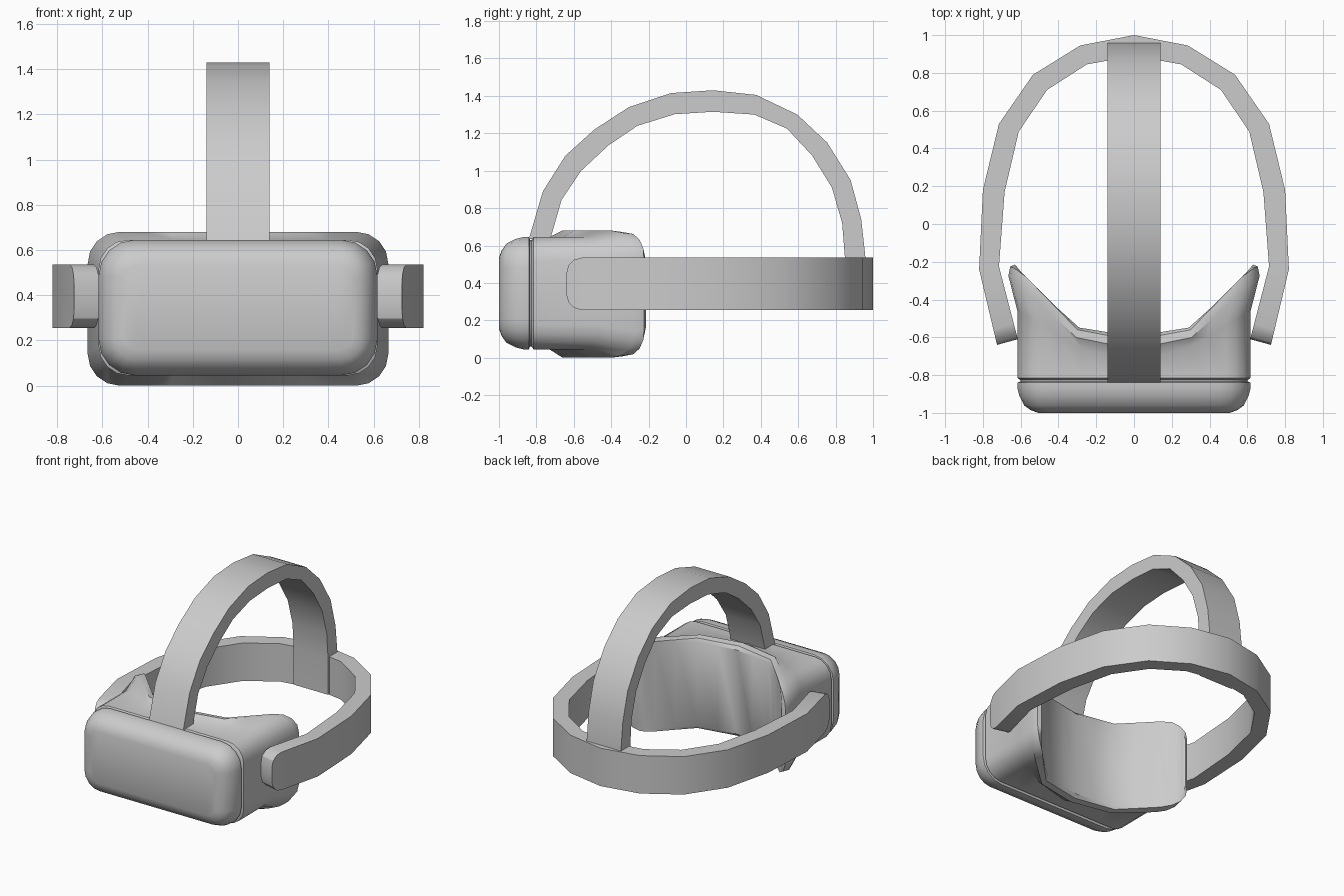
import bpy, bmesh, math

if "Cube" in bpy.data.objects:
    bpy.data.objects.remove(bpy.data.objects["Cube"])


def finish(bm, name, angle=35):
    bmesh.ops.recalc_face_normals(bm, faces=bm.faces)
    me = bpy.data.meshes.new(name)
    bm.to_mesh(me)
    bm.free()
    ob = bpy.data.objects.new(name, me)
    bpy.context.collection.objects.link(ob)
    bpy.ops.object.select_all(action='DESELECT')
    ob.select_set(True)
    bpy.context.view_layer.objects.active = ob
    bpy.ops.object.shade_smooth_by_angle(angle=math.radians(angle))
    return ob


def interp(curve, x):
    x = abs(x)
    for (x0, y0), (x1, y1) in zip(curve, curve[1:]):
        if x <= x1:
            return y0 + (y1 - y0) * (x - x0) / (x1 - x0)
    return curve[-1][1]


def ring(hx, zc, hz, r, y):
    """Rounded rectangle facing y; y is a number or a depth curve over |x|."""
    a = [math.radians(22.5 * i) for i in range(5)]
    half = [(hx - r + r * math.cos(t), hz - r + r * math.sin(t)) for t in a]
    half += [((hx - r) * f, hz) for f in (0.8, 0.58, 0.28)]
    top = half + [(0, hz)] + [(-x, z) for x, z in reversed(half)]
    depth = (lambda x: y) if isinstance(y, (int, float)) else (lambda x: interp(y, x))
    pts = [(x, depth(x), zc + z) for x, z in top]
    return pts + [(x, depth(x), zc - z) for x, z in reversed(top)]


def loft(name, rings):
    bm = bmesh.new()
    loops = [[bm.verts.new(p) for p in r] for r in rings]
    n = len(loops[0])
    for a, b in zip(loops, loops[1:]):
        for i in range(n):
            j = (i + 1) % n
            bm.faces.new((a[i], a[j], b[j], b[i]))
    # caps made of vertical strips so they can follow a curve
    for l in (loops[0], loops[-1]):
        for i in range(n // 2 - 1):
            bm.faces.new((l[i], l[i + 1], l[n - 2 - i], l[n - 1 - i]))
    return finish(bm, name)


def strap(name, outer, inner, place, lo, hi, round_ends=0):
    """Flat strip between two polylines, extruded from lo to hi."""
    bm = bmesh.new()
    rows = [[bm.verts.new(place(p, q, h)) for p, q in line]
            for line, h in ((outer, lo), (outer, hi), (inner, hi), (inner, lo))]
    for k in range(4):
        a, b = rows[k], rows[(k + 1) % 4]
        for i in range(len(a) - 1):
            bm.faces.new((a[i], a[i + 1], b[i + 1], b[i]))
    for e in (0, -1):
        bm.faces.new([r[e] for r in rows])
    if round_ends:
        edges = [bm.edges.get((rows[a][e], rows[b][e]))
                 for e in (0, -1) for a, b in ((1, 2), (3, 0))]
        bmesh.ops.bevel(bm, geom=edges, offset=round_ends, segments=3,
                        profile=0.5, affect='EDGES')
    return finish(bm, name, 30)


# Front shell with rounded front edge
ZC, HX, HZ = 0.345, 0.617, 0.3
steps = [(-1, .11), (-.985, .07), (-.96, .035), (-.91, .01), (-.87, 0),
         (-.84, 0), (-.834, .015), (-.80, .015)]
loft("front_shell", [ring(HX - d, ZC, HZ - d, max(.16 - d, .07), y) for y, d in steps])

# Body flaring into the concave face cushion
neck = [(0, -.73), (.3, -.65), (.62, -.46)]
rim = [(0, -.66), (.3, -.605), (.58, -.35), (.665, -.275)]
lip = [(0, -.615), (.3, -.56), (.58, -.27), (.65, -.225)]
face = [(0, -.595), (.3, -.547), (.58, -.275), (.63, -.215)]
loft("face_body", [
    ring(HX - .015, ZC, HZ - .015, .13, -.826),
    ring(HX, ZC, HZ, .13, -.815),
    ring(HX, ZC, HZ, .13, neck),
    ring(.665, .34, .34, .14, rim),
    ring(.655, .34, .332, .14, lip),
    ring(.63, .34, .31, .13, face)])

# Side band around the back of the head
b_out = [(.725, -.64), (.82, -.24), (.8, .18), (.715, .53), (.535, .79), (.285, .945)]
b_in = [(.615, -.61), (.715, -.225), (.685, .17), (.61, .49), (.46, .71), (.25, .845)]


def mirrored(half, mid):
    return half + [mid] + [(-x, y) for x, y in reversed(half)]


strap("side_band", mirrored(b_out, (0, 1)), mirrored(b_in, (0, .89)),
      lambda x, y, h: (x, y, h), .255, .535, .085)

# Strap over the top of the head
t_out = [(-.84, .635), (-.765, .89), (-.645, 1.08), (-.49, 1.22), (-.305, 1.34),
         (-.08, 1.415), (.145, 1.43), (.375, 1.405), (.595, 1.3), (.755, 1.15),
         (.88, .95), (.937, .74), (.96, .53), (.96, .26)]
t_in = [(-.725, .635), (-.665, .845), (-.56, 1.0), (-.415, 1.135), (-.26, 1.24),
        (-.06, 1.302), (.145, 1.315), (.365, 1.3), (.54, 1.225), (.675, 1.08),
        (.78, .91), (.835, .72), (.85, .53), (.85, .26)]
strap("top_strap", t_out, t_in, lambda y, z, h: (h, y, z), -.14, .14)
